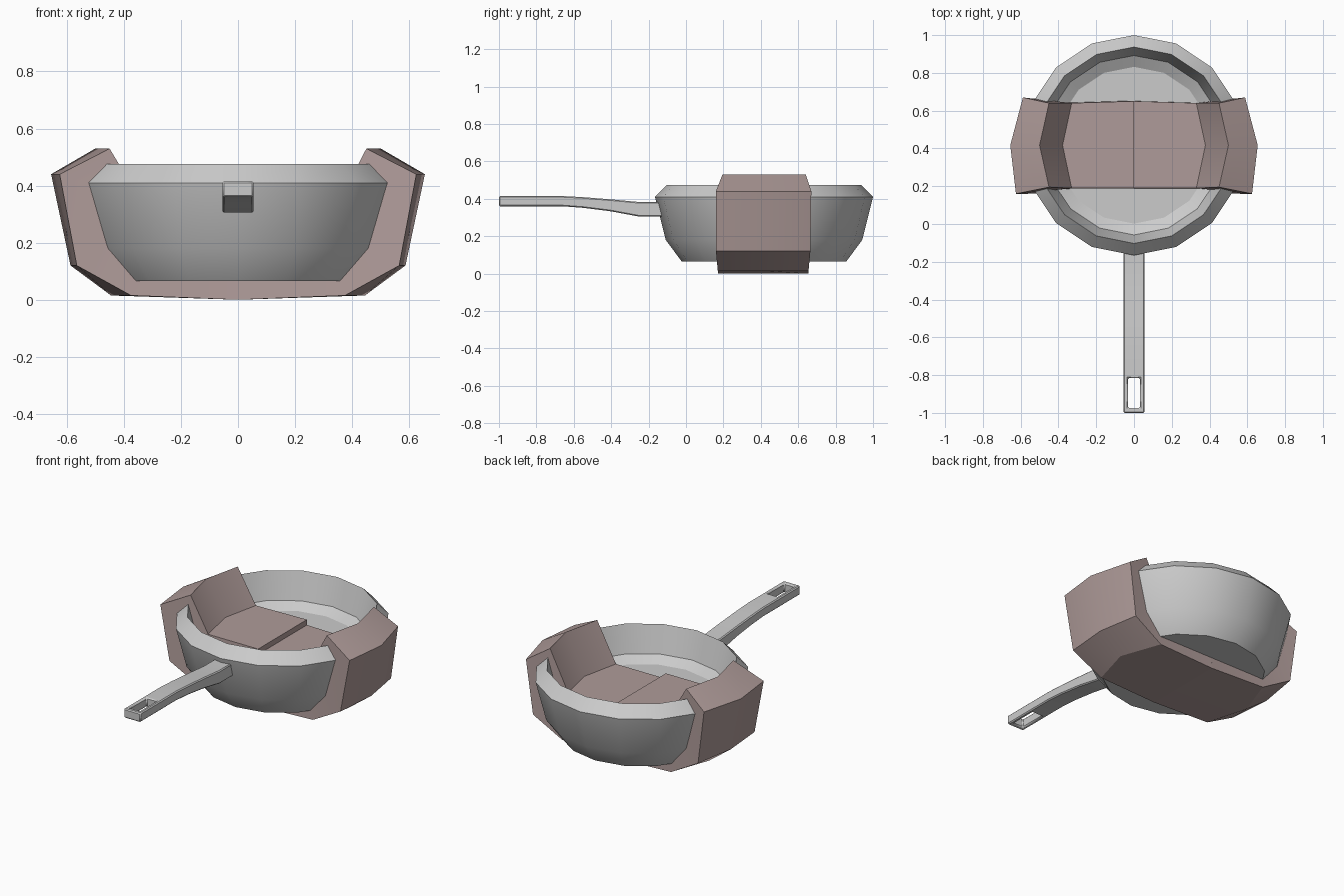
import bpy, bmesh, math

if "Cube" in bpy.data.objects:
    bpy.data.objects.remove(bpy.data.objects["Cube"])

CY = 0.417  # pan centre in y


def finish(name, bm, mat=None, angle=30):
    bmesh.ops.recalc_face_normals(bm, faces=bm.faces[:])
    me = bpy.data.meshes.new(name)
    bm.to_mesh(me)
    bm.free()
    ob = bpy.data.objects.new(name, me)
    bpy.context.collection.objects.link(ob)
    if mat:
        me.materials.append(mat)
    bpy.ops.object.select_all(action='DESELECT')
    ob.select_set(True)
    bpy.context.view_layer.objects.active = ob
    bpy.ops.object.shade_smooth_by_angle(angle=math.radians(angle))
    return ob


# pan bowl: 16-sided lathe, outside bottom -> rim -> inside floor
profile = [(0.44, 0.065), (0.525, 0.18), (0.583, 0.41), (0.52, 0.475),
           (0.475, 0.315), (0.415, 0.28)]
N = 16
bm = bmesh.new()
rings = [[bm.verts.new((r * math.cos(2 * math.pi * i / N),
                        CY + r * math.sin(2 * math.pi * i / N), z))
          for i in range(N)] for r, z in profile]
for a, b in zip(rings, rings[1:]):
    for i in range(N):
        j = (i + 1) % N
        bm.faces.new((a[i], a[j], b[j], b[i]))
bm.faces.new(rings[0])
bm.faces.new(rings[-1])
finish("pan_bowl", bm)

# handle: curved bar with a hanging hole, built as a top and bottom grid
xs = [-0.055, -0.032, 0.032, 0.055]
stations = [(-1.0, 0.36, 0.415), (-0.973, 0.36, 0.415), (-0.815, 0.36, 0.415),
            (-0.66, 0.36, 0.415), (-0.55, 0.352, 0.409), (-0.4, 0.333, 0.397),
            (-0.25, 0.305, 0.383), (-0.11, 0.305, 0.383)]
bm = bmesh.new()
low = [[bm.verts.new((x, y, b)) for x in xs] for y, b, t in stations]
top = [[bm.verts.new((x, y, t)) for x in xs] for y, b, t in stations]
edges = {}
for i in range(len(stations) - 1):
    for j in range(3):
        if (i, j) == (1, 1):
            continue
        loop = [(i, j), (i, j + 1), (i + 1, j + 1), (i + 1, j)]
        bm.faces.new([top[p][q] for p, q in loop])
        bm.faces.new([low[p][q] for p, q in reversed(loop)])
        for e in zip(loop, loop[1:] + loop[:1]):
            edges.setdefault(frozenset(e), []).append(e)
for uses in edges.values():
    if len(uses) == 1:
        (a, b), (c, d) = uses[0]
        bm.faces.new((top[a][b], low[a][b], low[c][d], top[c][d]))
handle = finish("handle", bm)
bevel = handle.modifiers.new("edge_bevel", 'BEVEL')
bevel.width = 0.006
bevel.segments = 1
bevel.limit_method = 'ANGLE'
bevel.angle_limit = math.radians(40)

# brown band wrapping the bowl inside and out, one solid half per side
brown = bpy.data.materials.new("brown")
brown.diffuse_color = (0.43, 0.33, 0.32, 1)
brown.use_nodes = True
brown.node_tree.nodes["Principled BSDF"].inputs["Base Color"].default_value = brown.diffuse_color


def band_half(name, s, floor):
    # front x, front y, middle x, back x, back y, z
    pts = [(0, 0.19, 0, 0, 0.65, floor),
           (0.33, 0.19, 0.378, 0.33, 0.64, floor),
           (0.45, 0.195, 0.5, 0.45, 0.64, 0.53),
           (0.625, 0.16, 0.655, 0.588, 0.67, 0.44),
           (0.565, 0.16, 0.587, 0.545, 0.665, 0.12),
           (0.375, 0.17, 0.445, 0.36, 0.655, 0.015),
           (0, 0.17, 0, 0, 0.655, 0.0)]
    bm = bmesh.new()
    front = [bm.verts.new((s * p[0], p[1], p[5])) for p in pts]
    mid = [bm.verts.new((s * p[2], CY, p[5])) for p in pts]
    back = [bm.verts.new((s * p[3], p[4], p[5])) for p in pts]
    n = len(pts)
    for a, b in ((front, mid), (mid, back)):
        for i in range(n):
            j = (i + 1) % n
            bm.faces.new((a[i], a[j], b[j], b[i]))
    for row in (front, back):
        for ids in ((0, 1, 5, 6), (1, 4, 5), (1, 2, 3, 4)):
            bm.faces.new([row[k] for k in ids])
    finish(name, bm, brown)


band_half("band_left", -1, 0.33)
band_half("band_right", 1, 0.298)
